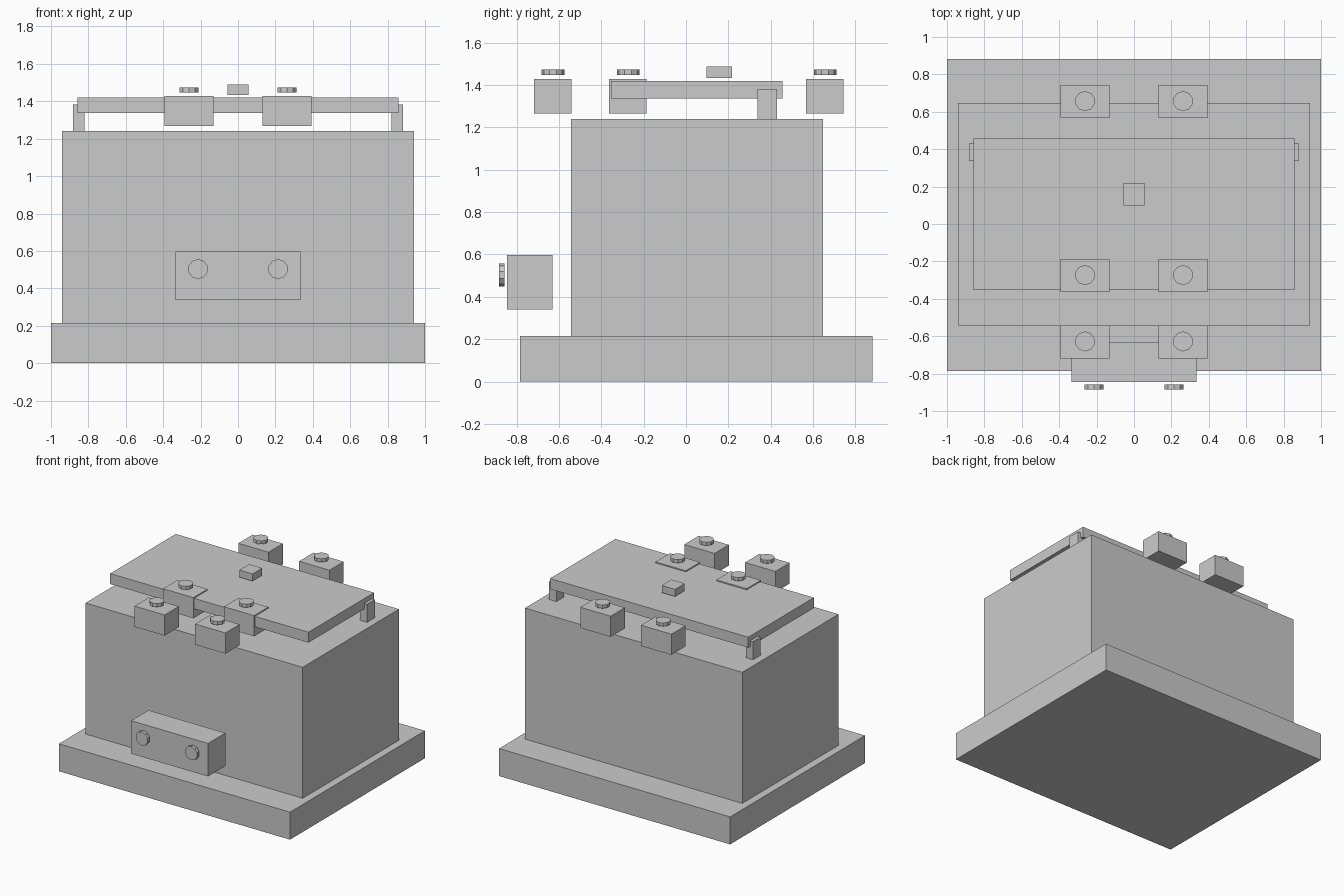
import bpy
from math import radians

if "Cube" in bpy.data.objects:
    bpy.data.objects.remove(bpy.data.objects["Cube"])


def box(name, x, y, z):
    """Axis-aligned box from (min, max) pairs."""
    lo, hi = zip(x, y, z)
    bpy.ops.mesh.primitive_cube_add(size=1, location=[(a + b) / 2 for a, b in zip(lo, hi)])
    ob = bpy.context.object
    ob.name = name
    ob.scale = [b - a for a, b in zip(lo, hi)]
    bpy.ops.object.transform_apply(location=False, rotation=False, scale=True)
    return ob


def bolt(name, loc, tilt=0):
    """Flat ten-sided bolt head."""
    bpy.ops.mesh.primitive_cylinder_add(vertices=10, radius=0.0535, depth=0.026,
                                        location=loc, rotation=(radians(tilt), 0, 0))
    bpy.context.object.name = name


# Plinth and main housing
box("base", (-1, 1), (-0.785, 0.882), (0, 0.215))
box("body", (-0.94, 0.94), (-0.543, 0.647), (0.215, 1.24))

# Lid with its handle block
box("lid", (-0.858, 0.858), (-0.354, 0.456), (1.338, 1.42))
box("lid_handle", (-0.057, 0.057), (0.098, 0.218), (1.433, 1.489))

# Terminal block on the front
box("front_block", (-0.333, 0.333), (-0.845, -0.631), (0.339, 0.597))

for side, s in (("left", -1), ("right", 1)):
    # Hinge posts carrying the lid
    box(f"hinge_{side}", sorted((s * 0.82, s * 0.882)), (0.337, 0.431), (1.24, 1.382))
    # Front block bolts
    bolt(f"front_bolt_{side}", (s * 0.214, -0.871, 0.503), 90)
    # Three rows of mounting blocks, each with a bolt
    for row, y in (("front", -0.63), ("middle", -0.275), ("back", 0.655)):
        box(f"mount_{row}_{side}", sorted((s * 0.132, s * 0.394)),
            (y - 0.088, y + 0.088), (1.267, 1.429))
        bolt(f"mount_bolt_{row}_{side}", (s * 0.262, y + 0.002, 1.46))
